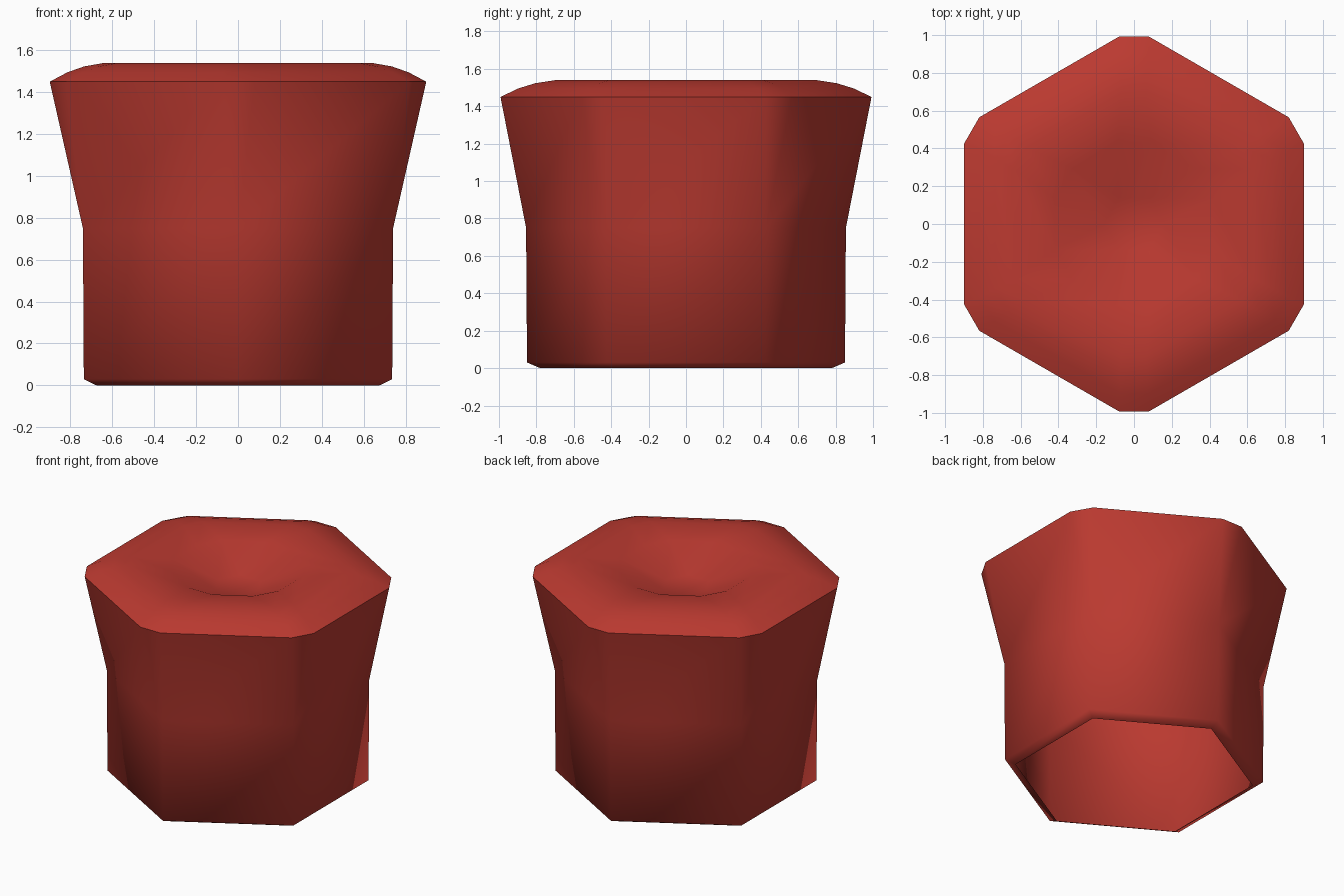
import bpy, bmesh, math

if "Cube" in bpy.data.objects:
    bpy.data.objects.remove(bpy.data.objects["Cube"])

red = bpy.data.materials.new("brick_red")
red.diffuse_color = (0.50, 0.042, 0.03, 1)
red.use_nodes = True
red.node_tree.nodes["Principled BSDF"].inputs["Base Color"].default_value = red.diffuse_color

# Rings from the open bottom lip to the centre hole:
# (radius, half-angle splitting each hexagon corner in degrees, height)
RINGS = [
    (0.78, 0, 0.0),       # bottom lip
    (0.85, 0, 0.03),      # bottom bevel
    (0.855, 0, 0.75),     # straight body
    (0.995, 4.6, 1.45),   # flared rim with cut corners
    (0.90, 4.7, 1.495),   # rounded shoulder
    (0.81, 5.0, 1.523),
    (0.70, 5.5, 1.54),    # top
    (0.44, 12, 1.515),    # dish
    (0.16, 30, 1.39),     # hexagonal hole edge
]


def add_ring(bm, radius, split, z):
    ring = []
    for k in range(6):
        for s in (-split, split):
            a = math.radians(30 + 60 * k + s)
            ring.append(bm.verts.new((radius * math.cos(a), radius * math.sin(a), z)))
    return ring


# Hexagonal flared shell, open underneath, with a dished top
bm = bmesh.new()
rings = [add_ring(bm, *r) for r in RINGS]
for lo, hi in zip(rings, rings[1:]):
    for i in range(12):
        j = (i + 1) % 12
        bm.faces.new((lo[i], lo[j], hi[j], hi[i]))

# Flat floor of the centre hole
bm.faces.new(rings[-1])
bmesh.ops.remove_doubles(bm, verts=bm.verts, dist=0.001)
bmesh.ops.dissolve_degenerate(bm, edges=bm.edges, dist=0.001)

mesh = bpy.data.meshes.new("flared_hex_body")
bm.to_mesh(mesh)
bm.free()
mesh.materials.append(red)
body = bpy.data.objects.new("flared_hex_body", mesh)
bpy.context.collection.objects.link(body)

# Smooth shading throughout
bpy.context.view_layer.objects.active = body
body.select_set(True)
bpy.ops.object.shade_smooth_by_angle(angle=math.radians(65))
